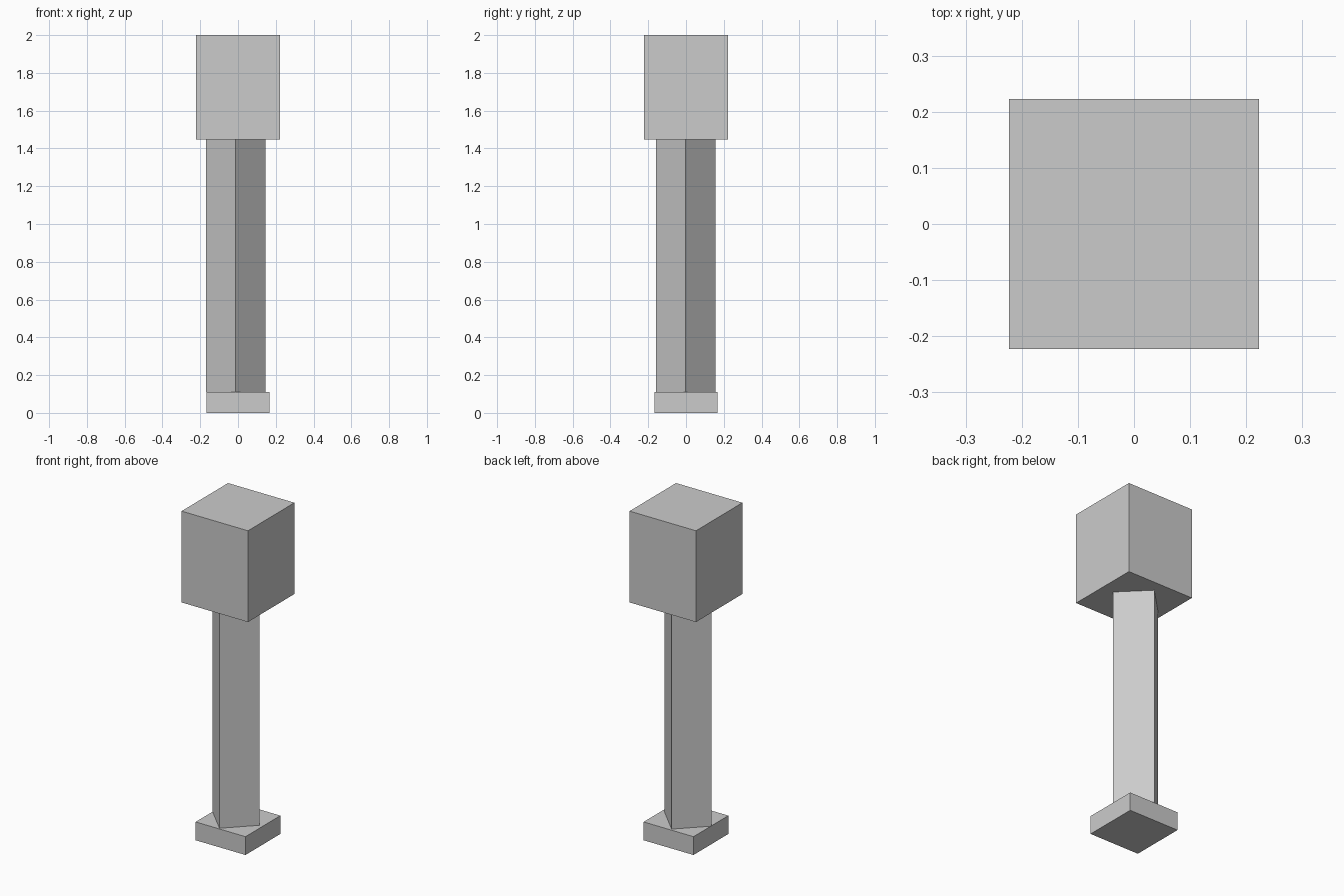
import bpy
from math import radians

if "Cube" in bpy.data.objects:
    bpy.data.objects.remove(bpy.data.objects["Cube"])


def box(name, size, z0, z1, x=0.0, y=0.0, turn=0.0):
    """Square-section block spanning z0 to z1."""
    bpy.ops.mesh.primitive_cube_add(size=1, location=(x, y, (z0 + z1) / 2),
                                    rotation=(0, 0, radians(turn)))
    ob = bpy.context.object
    ob.name = name
    ob.scale = (size, size, z1 - z0)
    bpy.ops.object.transform_apply(location=False, rotation=True, scale=True)
    return ob


# Foot plate
box("base", 0.334, 0.0, 0.111)
# Diagonal post, slightly off centre
box("post", 0.223, 0.111, 1.447, x=-0.0125, y=-0.002, turn=45)
# Head block
box("head", 0.445, 1.447, 2.0)
